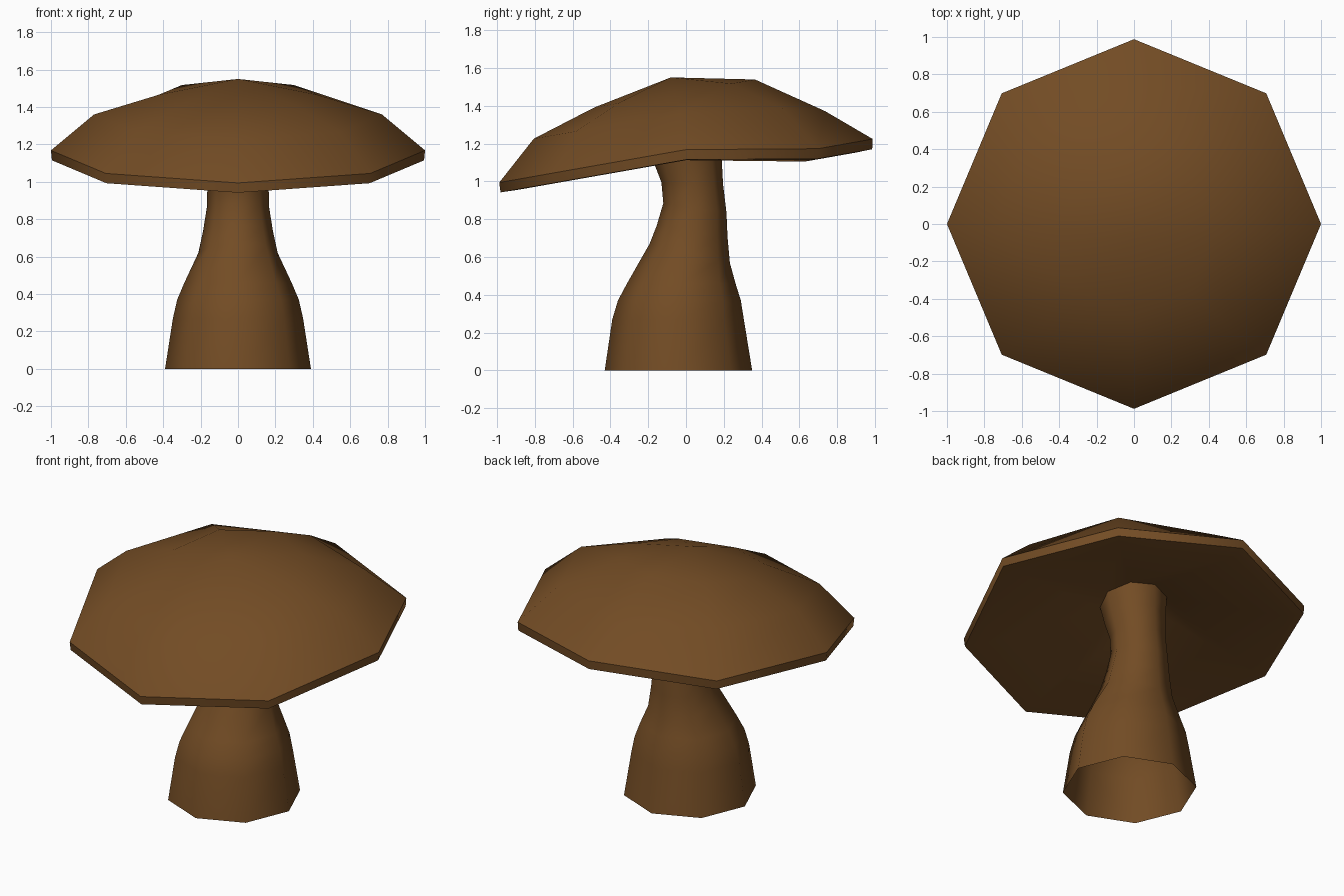
import bpy, bmesh, math

if "Cube" in bpy.data.objects:
    bpy.data.objects.remove(bpy.data.objects["Cube"])

SIDES = 8
TILT = 0.174          # forward lean of the cap (z per y)

brown = bpy.data.materials.new("mushroom_brown")
brown.diffuse_color = (0.17, 0.072, 0.018, 1)
brown.use_nodes = True
brown.node_tree.nodes["Principled BSDF"].inputs["Base Color"].default_value = brown.diffuse_color


def add_ring(bm, radius, cy, z, slope, back=0.0, back_side=None):
    """Tilted octagon; the rear corner and its two neighbours can be lowered."""
    if back_side is None:
        back_side = back
    verts = []
    for i in range(SIDES):
        a = 2 * math.pi * i / SIDES
        x, dy = radius * math.cos(a), radius * math.sin(a)
        drop = back if i == 2 else back_side if i in (1, 3) else 0.0
        verts.append(bm.verts.new((x, cy + dy, z + slope * dy - drop)))
    return verts


def bridge(bm, lower, upper):
    for i in range(SIDES):
        j = (i + 1) % SIDES
        bm.faces.new((lower[i], lower[j], upper[j], upper[i])).smooth = True


def fan(bm, ring, centre):
    c = bm.verts.new(centre)
    for i in range(SIDES):
        bm.faces.new((ring[i], ring[(i + 1) % SIDES], c)).smooth = True


def finish(bm, name):
    me = bpy.data.meshes.new(name)
    bm.to_mesh(me)
    bm.free()
    me.materials.append(brown)
    ob = bpy.data.objects.new(name, me)
    bpy.context.collection.objects.link(ob)


# Cap: hollowed underside, thin rim, domed top
bm = bmesh.new()
DROP = 0.118
socket = add_ring(bm, 0.195, -0.005, 1.245, TILT)
under = add_ring(bm, 0.90, 0.0, 1.112, TILT, DROP)
rim_low = add_ring(bm, 0.995, 0.002, 1.115, TILT, DROP)
rim_top = add_ring(bm, 1.0, 0.0, 1.168, TILT, DROP)
for ring in (under, rim_low, rim_top):
    for v in ring:
        v.co.y *= 0.988
shoulder = add_ring(bm, 0.77, -0.035, 1.36, TILT, 0.122, 0.07)
crown = add_ring(bm, 0.425, -0.06, 1.465, TILT)
layers = [socket, under, rim_low, rim_top, shoulder, crown]
for lower, upper in zip(layers, layers[1:]):
    bridge(bm, lower, upper)
fan(bm, crown, (0, -0.08, 1.55))
# keep the rim edges crisp
for ring in (rim_low, rim_top):
    for i in range(SIDES):
        bm.edges.get((ring[i], ring[(i + 1) % SIDES])).smooth = False
finish(bm, "cap")

# Stem: open tube of tilted rings (radius, centre y, z, slope)
bm = bmesh.new()
profile = [
    (0.39, -0.04, 0.0, 0.0),
    (0.348, -0.042, 0.27, 0.0),
    (0.325, -0.035, 0.37, 0.0),
    (0.287, -0.025, 0.46, 0.0),
    (0.212, 0.02, 0.62, -0.24),
    (0.187, 0.033, 0.735, -0.18),
    (0.167, 0.047, 0.86, -0.15),
    (0.163, 0.033, 0.99, -0.03),
    (0.178, 0.01, 1.115, 0.12),
    (0.195, -0.005, 1.245, TILT),
]
rings = [add_ring(bm, *p) for p in profile]
for lower, upper in zip(rings, rings[1:]):
    bridge(bm, lower, upper)
finish(bm, "stem")
